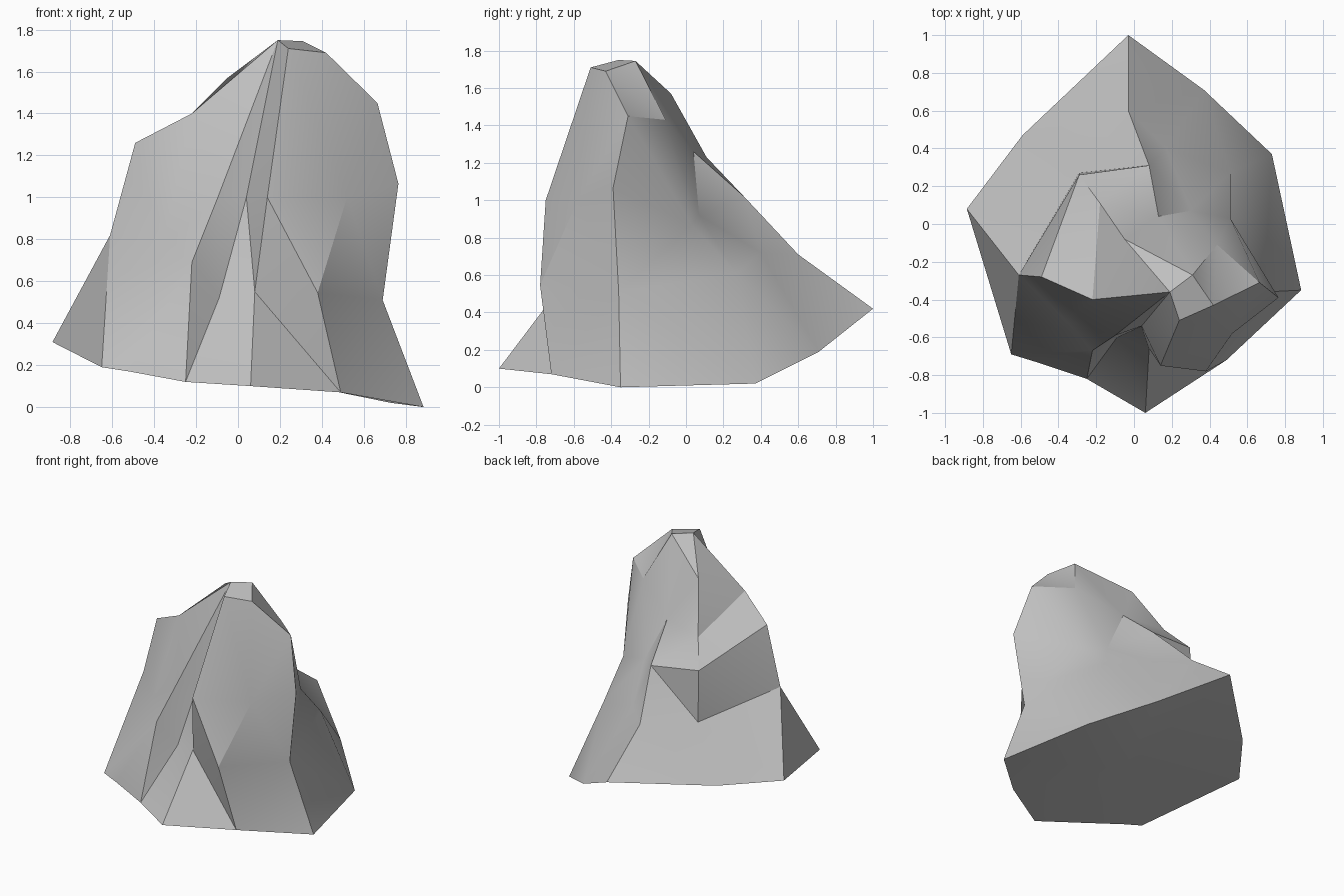
import bpy
import bmesh
import math
from mathutils import Vector

default_cube = bpy.data.objects.get("Cube")
if default_cube:
    bpy.data.objects.remove(default_cube, do_unlink=True)

# Corners of the small summit facet
cap_front = (0.24, -0.51, 1.71)
cap_right = (0.42, -0.43, 1.69)
cap_back = (0.31, -0.27, 1.745)
cap_left = (0.19, -0.36, 1.75)

# Ledges where two profiles meet
back_ledge = (0.44, -0.11, 1.43)
left_ledge = (-0.22, -0.4, 1.4)

# Ridge and gully profiles, each running from the base to the summit
front_rib = [(0.06, -1, 0.1), (0.08, -0.66, 0.55), (0.14, -0.75, 1), cap_front]
front_buttress = [(0.49, -0.72, 0.07), (0.38, -0.78, 0.545),
                  (0.52, -0.58, 1), cap_right]
side_ridge = [(0.885, -0.35, 0), (0.69, -0.36, 0.51), (0.765, -0.39, 1.065),
              (0.665, -0.31, 1.45), cap_right]
side_hollow = [(0.73, 0.37, 0.02), (0.51, 0.27, 0.61), (0.51, 0.03, 0.87),
               back_ledge, cap_back]
back_gully = [(0.37, 0.71, 0.19), (0.17, 0.4, 0.72), (0.3, 0.07, 0.92),
              back_ledge, cap_back]
back_ridge = [(-0.03, 1, 0.42), (-0.03, 0.6, 0.71), (0.08, 0.31, 1.02),
              (0.13, 0.04, 1.26), cap_back]
back_slope = [(-0.59, 0.47, 0.34), (-0.29, 0.27, 0.67), (-0.29, 0.26, 1.06),
              (-0.18, 0.11, 1.23), (-0.05, -0.08, 1.57), cap_back]
shoulder = [(-0.885, 0.08, 0.31), (-0.61, -0.27, 0.82), (-0.49, -0.28, 1.26),
            left_ledge, cap_left]
front_flute = [(-0.65, -0.69, 0.19), (-0.36, -0.51, 0.77), left_ledge, cap_left]
front_spur = [(-0.52, -0.73, 0.17), (-0.22, -0.67, 0.69),
              (-0.1, -0.59, 0.99), cap_left]
front_crease = [(-0.25, -0.82, 0.12), (-0.09, -0.6, 0.52),
                (0.04, -0.54, 1), cap_front]

# Each profile with the order of steps (L own side, R next profile)
# that sets which way the facets between the two are split
strips = [
    (front_rib, "LRLRLR"),
    (front_buttress, "RLLRRLR"),
    (side_ridge, "LRRLLRLR"),
    (side_hollow, "LRRLLRLR"),
    (back_gully, "RLRLRLLR"),
    (back_ridge, "LRLRRLRLR"),
    (back_slope, "LRLRLRLRL"),
    (shoulder, "LRLLRLR"),
    (front_flute, "RLRLLR"),
    (front_spur, "LRLRLR"),
    (front_crease, "LRLRLR"),
]

bm = bmesh.new()
corners = {}


def corner(point):
    """Return the shared vertex at a point."""
    if point not in corners:
        corners[point] = bm.verts.new(point)
    return corners[point]


def add_face(*points):
    """Add a face, skipping collapsed ones."""
    if len(set(points)) == len(points):
        bm.faces.new([corner(p) for p in points])


def bridge(left, right, steps):
    """Stitch two profiles together, climbing one side at each step."""
    i = j = 0
    for step in steps:
        if step == "L":
            add_face(left[i], right[j], left[i + 1])
            i += 1
        else:
            add_face(left[i], right[j], right[j + 1])
            j += 1


# Flanks
for index, (profile, steps) in enumerate(strips):
    bridge(profile, strips[(index + 1) % len(strips)][0], steps)

# Summit facet
add_face(cap_front, cap_right, cap_back, cap_left)

# Underside
base = [profile[0] for profile, steps in strips]
middle = tuple(sum((Vector(p) for p in base), Vector()) / len(base))
for index, point in enumerate(base):
    add_face(base[(index + 1) % len(base)], point, middle)

bmesh.ops.recalc_face_normals(bm, faces=bm.faces)
mesh = bpy.data.meshes.new("boulder")
bm.to_mesh(mesh)
bm.free()

boulder = bpy.data.objects.new("boulder", mesh)
bpy.context.collection.objects.link(boulder)

# Plain grey stone
stone = bpy.data.materials.new("grey stone")
stone.use_nodes = True
grey = (0.53, 0.53, 0.53, 1)
stone.diffuse_color = grey
stone.node_tree.nodes["Principled BSDF"].inputs["Base Color"].default_value = grey
mesh.materials.append(stone)

# Soft shading on gentle bends, crisp edges elsewhere
bpy.context.view_layer.objects.active = boulder
boulder.select_set(True)
bpy.ops.object.shade_smooth_by_angle(angle=math.radians(30))
